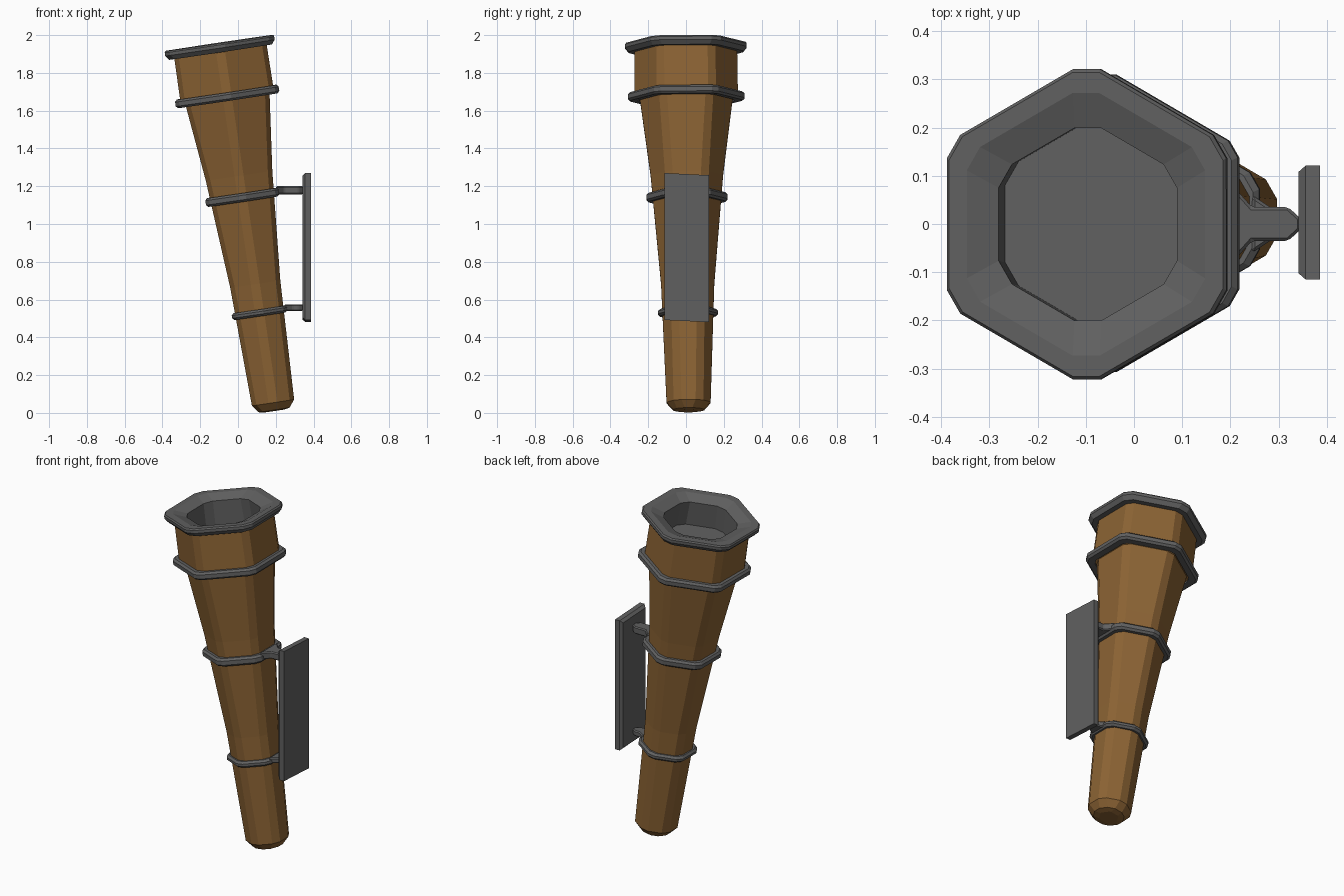
import bpy, bmesh, math
from mathutils import Vector

if "Cube" in bpy.data.objects:
    bpy.data.objects.remove(bpy.data.objects["Cube"])

# Leaning axis shared by the torch body, bands and rim
BASE = Vector((0.192, 0.014, 0.010))
AXIS = Vector((-0.148, -0.0075, 0.989)).normalized()
LEAN = Vector((0, 0, 1)).rotation_difference(AXIS)


def material(name, colour):
    mat = bpy.data.materials.new(name)
    mat.diffuse_color = (*colour, 1)
    mat.use_nodes = True
    mat.node_tree.nodes["Principled BSDF"].inputs["Base Color"].default_value = mat.diffuse_color
    return mat


brown = material("wood_brown", (0.26, 0.125, 0.034))
iron = material("dark_iron", (0.118, 0.118, 0.118))


def make_object(name, bm, mat=iron):
    mesh = bpy.data.meshes.new(name)
    bm.to_mesh(mesh)
    bm.free()
    ob = bpy.data.objects.new(name, mesh)
    bpy.context.collection.objects.link(ob)
    mesh.materials.append(mat)
    return ob


def hexagon(apothem, half_cut):
    """Hexagon with flats at +-x and its corners cut off."""
    pts = []
    for k in range(6):
        ang = math.radians(30 + 60 * k)
        u = Vector((math.cos(ang), math.sin(ang)))
        v = Vector((-u.y, u.x))
        d = apothem / math.cos(math.pi / 6) - half_cut * math.tan(math.pi / 6)
        pts += [u * d - v * half_cut, u * d + v * half_cut]
    return pts


def loft(name, profile, cut, mat=iron, closed=False, cap_start=False, cap_end=False):
    """Sweep (apothem, height) points around the cut hexagon on the leaning axis."""
    bm = bmesh.new()
    rings = [[bm.verts.new(BASE + LEAN @ Vector((p.x, p.y, s))) for p in hexagon(a, cut)]
             for a, s in profile]
    pairs = list(zip(rings, rings[1:])) + ([(rings[-1], rings[0])] if closed else [])
    for lo, hi in pairs:
        for j in range(12):
            k = (j + 1) % 12
            bm.faces.new((lo[j], lo[k], hi[k], hi[j]))
    if cap_start:
        bm.faces.new(rings[0][::-1])
    if cap_end:
        bm.faces.new(rings[-1])
    return make_object(name, bm, mat)


def band(name, a, s, t):
    b = 0.011
    loft(name, [(a - 0.045, s - t / 2), (a - b, s - t / 2), (a, s - t / 2 + b),
                (a, s + t / 2 - b), (a - b, s + t / 2), (a - 0.045, s + t / 2)],
         0.02, closed=True)


def prism(name, outline, z0, z1):
    """Extrude an xy outline from z0 to z1."""
    bm = bmesh.new()
    face = bm.faces.new([bm.verts.new((x, y, z0)) for x, y in outline])
    new = bmesh.ops.extrude_face_region(bm, geom=[face])["geom"]
    bmesh.ops.translate(bm, vec=(0, 0, z1 - z0),
                        verts=[g for g in new if isinstance(g, bmesh.types.BMVert)])
    bmesh.ops.recalc_face_normals(bm, faces=bm.faces)
    return make_object(name, bm)


# Wooden shaft: rounded foot, widening taper, straight collar
loft("wooden_shaft", [(0.055, 0.0), (0.083, 0.006), (0.113, 0.045), (0.134, 0.68),
                      (0.178, 1.26), (0.224, 1.665), (0.249, 1.685), (0.247, 1.93)],
     0.024, brown, cap_start=True)

# Metal rim, shallow lip and deep bowl
loft("rim_bowl", [(0.235, 1.922), (0.275, 1.922), (0.293, 1.945), (0.293, 1.962),
                  (0.287, 1.970), (0.25, 1.970), (0.187, 1.945), (0.195, 1.80)],
     0.028, cap_end=True)

# Metal bands
band("upper_band", 0.277, 1.684, 0.045)
band("middle_band", 0.196, 1.144, 0.046)
band("lower_band", 0.148, 0.526, 0.036)


# Arms linking bands to the wall plate
def arm(name, x0, flare, w, z0, z1):
    half = [(x0, flare), (x0 + 0.045, w), (0.32, w), (0.345, 0.012)]
    ob = prism(name, [(x, -y) for x, y in half] + half[::-1], z0, z1)
    mod = ob.modifiers.new("edge", 'BEVEL')
    mod.width = 0.006
    mod.segments = 1


arm("upper_arm", 0.2, 0.085, 0.035, 1.157, 1.2)
arm("lower_arm", 0.245, 0.06, 0.03, 0.54, 0.574)

# Wall plate, slightly askew, with chamfered edges on the torch side
bm = bmesh.new()
loops = [[bm.verts.new((x, 0.003 + sy * y, 0.875 + sz * z - 0.05 * sy * y))
          for sy, sz in ((-1, -1), (1, -1), (1, 1), (-1, 1))]
         for x, y, z in ((0.341, 0.105, 0.375), (0.356, 0.118, 0.389), (0.386, 0.118, 0.389))]
for lo, hi in zip(loops, loops[1:]):
    for j in range(4):
        k = (j + 1) % 4
        bm.faces.new((lo[j], lo[k], hi[k], hi[j]))
bm.faces.new(loops[0])
bm.faces.new(loops[-1])
bmesh.ops.recalc_face_normals(bm, faces=bm.faces)
make_object("wall_plate", bm)
